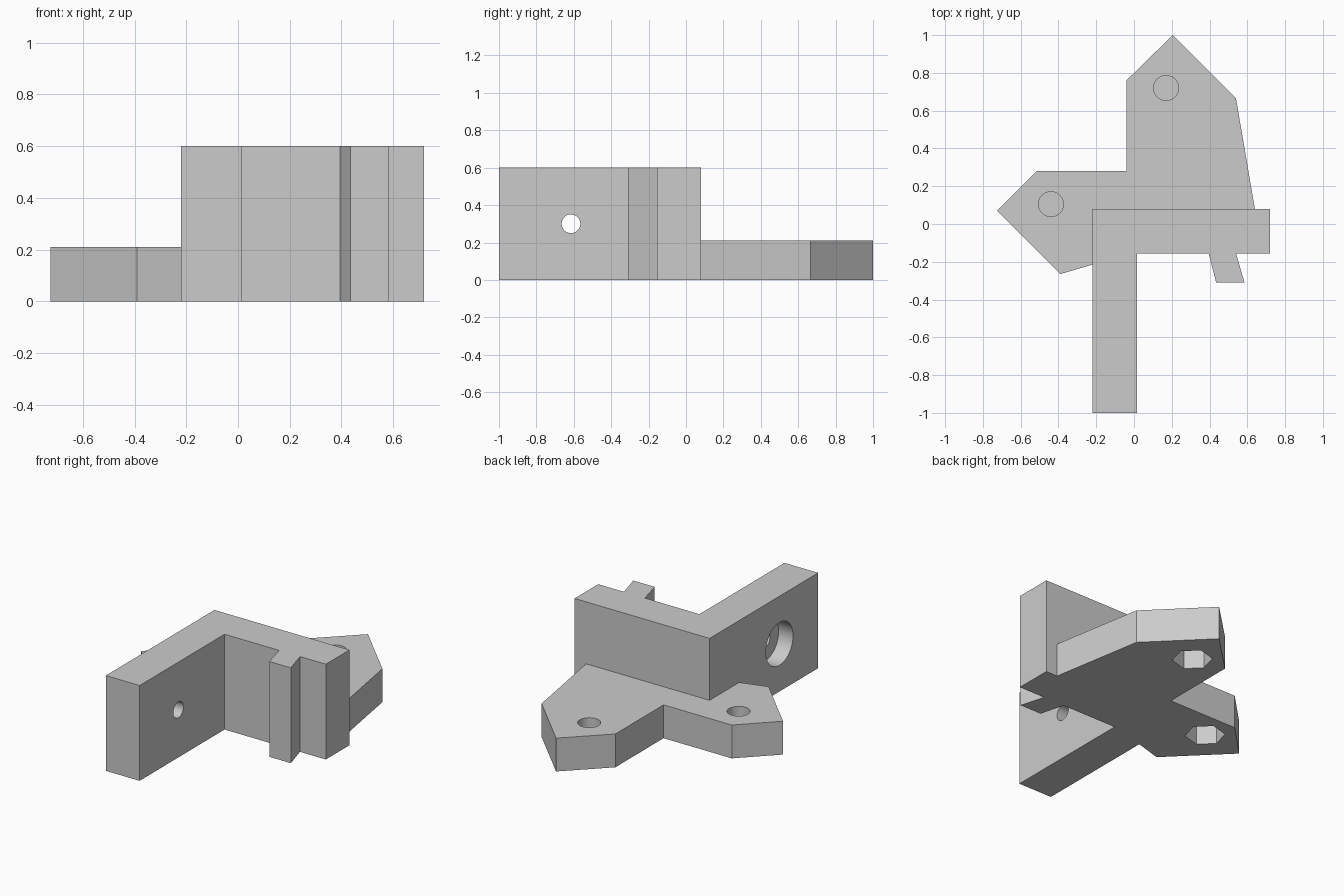
import bpy
import bmesh
from math import radians
from mathutils import Matrix

if "Cube" in bpy.data.objects:
    bpy.data.objects.remove(bpy.data.objects["Cube"], do_unlink=True)

grey = bpy.data.materials.new("plain grey")
grey.use_nodes = True
grey.diffuse_color = (0.6, 0.6, 0.6, 1)
grey.node_tree.nodes["Principled BSDF"].inputs["Base Color"].default_value = (0.6, 0.6, 0.6, 1)


def add_object(name, bm):
    bmesh.ops.recalc_face_normals(bm, faces=bm.faces)
    mesh = bpy.data.meshes.new(name)
    bm.to_mesh(mesh)
    bm.free()
    mesh.materials.append(grey)
    obj = bpy.data.objects.new(name, mesh)
    bpy.context.collection.objects.link(obj)
    return obj


def prism(name, outline, height):
    """Extrude a plan outline upward from the ground."""
    bm = bmesh.new()
    face = bm.faces.new([bm.verts.new((x, y, 0)) for x, y in outline])
    top = bmesh.ops.extrude_face_region(bm, geom=[face])["geom"]
    verts = [v for v in top if isinstance(v, bmesh.types.BMVert)]
    bmesh.ops.translate(bm, vec=(0, 0, height), verts=verts)
    return add_object(name, bm)


def cut(obj, centre, radius, depth, sides=48, turn=None):
    """Subtract a cylinder or hexagonal prism, applying the result."""
    bm = bmesh.new()
    matrix = Matrix.Translation(centre) @ (turn or Matrix())
    bmesh.ops.create_cone(bm, cap_ends=True, segments=sides, radius1=radius,
                          radius2=radius, depth=depth, matrix=matrix)
    cutter = add_object("cutter", bm)
    cutter.hide_render = True
    mod = obj.modifiers.new("hole", "BOOLEAN")
    mod.operation, mod.solver, mod.object = "DIFFERENCE", "EXACT", cutter
    bpy.context.view_layer.update()
    graph = bpy.context.evaluated_depsgraph_get()
    result = bpy.data.meshes.new_from_object(obj.evaluated_get(graph))
    obj.modifiers.clear()
    obj.data = result
    bpy.data.objects.remove(cutter, do_unlink=True)


# Upright angle bracket with its flared front rib
LEFT, INNER, BACK, FRONT = -0.22, 0.015, 0.08, -0.155
bracket = prism("angle_bracket", [
    (LEFT, -1), (INNER, -1), (INNER, FRONT),
    (0.395, FRONT), (0.435, -0.31), (0.585, -0.31), (0.54, FRONT),
    (0.72, FRONT), (0.72, BACK), (LEFT, BACK)], 0.6)

# Screw hole through the arm, with a counterbore on the outer side
sideways = Matrix.Rotation(radians(90), 4, "Y")
cut(bracket, (-0.1, -0.615, 0.3), 0.05, 0.5, turn=sideways)
cut(bracket, (LEFT, -0.615, 0.3), 0.135, 0.2, turn=sideways)

# Low mounting flange with two pointed lobes, fitted around the bracket
THICK = 0.21
flange = prism("mounting_flange", [
    (0.64, BACK), (0.54, 0.665), (0.205, 1), (-0.04, 0.76), (-0.04, 0.28),
    (-0.515, 0.28), (-0.725, 0.07), (-0.39, -0.265), (LEFT, -0.215),
    (LEFT, BACK)], THICK)

# Each lobe has a blind round hole above and a hexagonal nut pocket below
for x, y in ((0.17, 0.72), (-0.44, 0.105)):
    cut(flange, (x, y, THICK), 0.066, 0.15)
    cut(flange, (x, y, 0), 0.115, 0.25, sides=6,
        turn=Matrix.Rotation(radians(45), 4, "Z"))

# Smooth hole walls, crisp edges elsewhere
for obj in (bracket, flange):
    bpy.ops.object.select_all(action="DESELECT")
    obj.select_set(True)
    bpy.context.view_layer.objects.active = obj
    bpy.ops.object.shade_smooth_by_angle(angle=radians(30))
